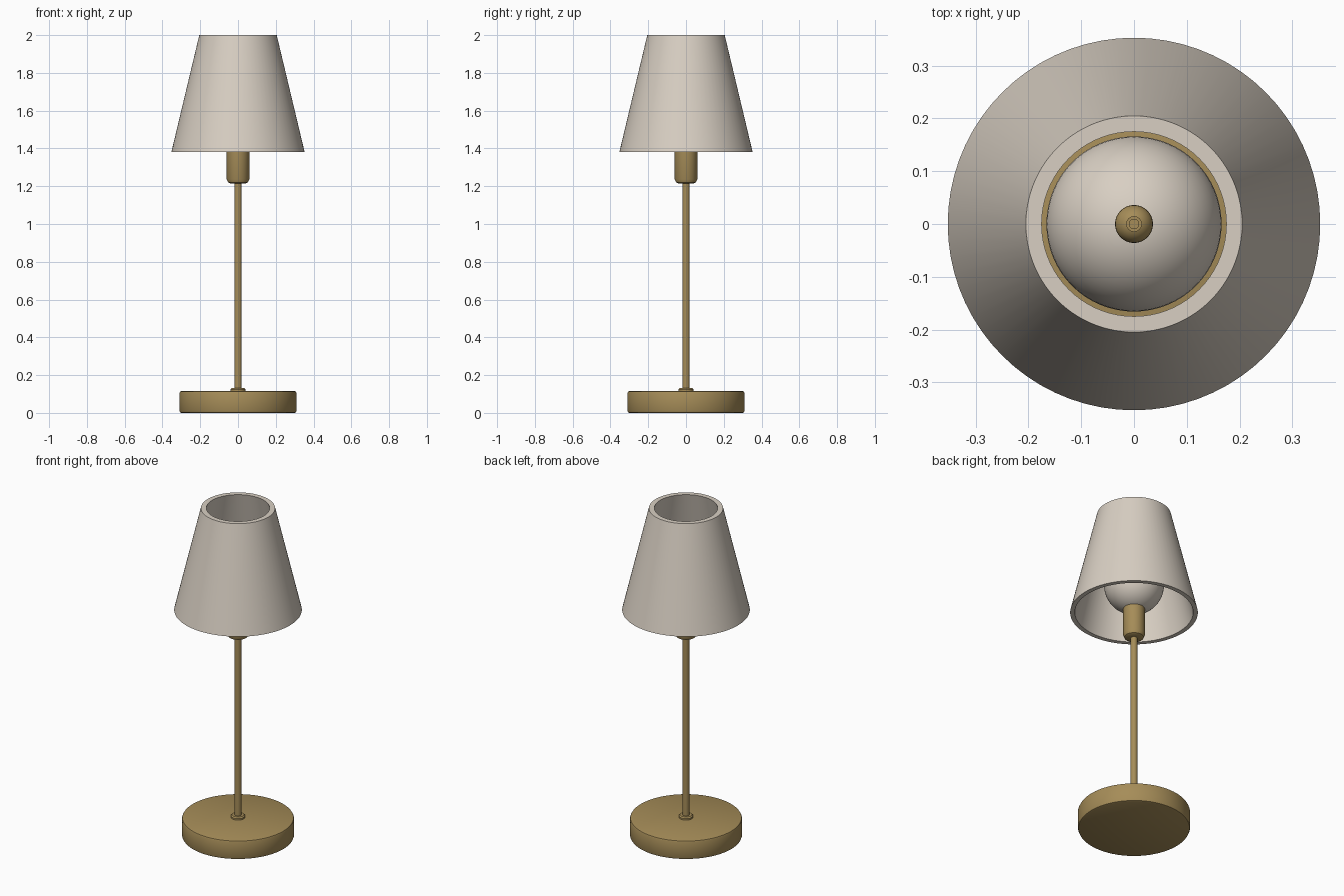
import bpy, bmesh, math

if "Cube" in bpy.data.objects:
    bpy.data.objects.remove(bpy.data.objects["Cube"])


def material(name, rgb):
    m = bpy.data.materials.new(name)
    m.diffuse_color = (*rgb, 1)
    m.use_nodes = True
    m.node_tree.nodes["Principled BSDF"].inputs["Base Color"].default_value = m.diffuse_color
    return m


brass = material("brass", (0.38, 0.265, 0.098))
cream = material("cream", (0.69, 0.625, 0.545))


def lathe(name, profile, mat, closed=False, n=64):
    """Spin a (radius, height) profile around the z axis."""
    bm = bmesh.new()
    rings = []
    for r, z in profile:
        if r == 0:
            rings.append([bm.verts.new((0, 0, z))] * n)
        else:
            rings.append([bm.verts.new((r * math.cos(2 * math.pi * i / n),
                                        r * math.sin(2 * math.pi * i / n), z))
                          for i in range(n)])
    pairs = list(zip(rings, rings[1:]))
    if closed:
        pairs.append((rings[-1], rings[0]))
    for a, b in pairs:
        for i in range(n):
            j = (i + 1) % n
            corners = list(dict.fromkeys((a[i], a[j], b[j], b[i])))
            bm.faces.new(corners)
    bmesh.ops.recalc_face_normals(bm, faces=bm.faces)
    mesh = bpy.data.meshes.new(name)
    bm.to_mesh(mesh)
    bm.free()
    mesh.materials.append(mat)
    obj = bpy.data.objects.new(name, mesh)
    bpy.context.collection.objects.link(obj)
    bpy.ops.object.select_all(action='DESELECT')
    obj.select_set(True)
    bpy.context.view_layer.objects.active = obj
    bpy.ops.object.shade_smooth_by_angle(angle=math.radians(35))
    return obj


def ball(radius, z, steps=24):
    """Half-circle profile of a sphere, bottom to top."""
    pts = [(radius * math.sin(math.pi * i / steps), z - radius * math.cos(math.pi * i / steps))
           for i in range(1, steps)]
    return [(0, z - radius)] + pts + [(0, z + radius)]


# round foot with softened edges
lathe("base", [(0, 0), (0.30, 0), (0.307, 0.003), (0.31, 0.01), (0.31, 0.105),
               (0.307, 0.112), (0.30, 0.115), (0, 0.115)], brass)
# small collar where the stem meets the base
lathe("stem_collar", [(0, 0.11), (0.04, 0.11), (0.04, 0.124), (0.033, 0.131), (0, 0.131)],
      brass, n=32)
# stem
lathe("stem", [(0, 0.11), (0.019, 0.11), (0.019, 1.24), (0, 1.24)], brass, n=24)
# bulb socket, rounded at the bottom
lathe("socket", [(0, 1.215), (0.04, 1.215), (0.053, 1.221), (0.06, 1.237),
                 (0.06, 1.402), (0, 1.402)], brass, n=40)
# globe bulb
lathe("bulb", ball(0.166, 1.555), cream)
# finial on top of the bulb
lathe("finial", ball(0.036, 1.74, 14), brass, n=32)
lathe("finial_tip", [(0, 1.76), (0.015, 1.76), (0.015, 1.782), (0.009, 1.782),
                     (0.009, 1.777), (0, 1.777)], brass, n=24)
# open tapered shade with wall thickness
lathe("shade", [(0.353, 1.38), (0.205, 2.0), (0.175, 2.0), (0.327, 1.38)],
      cream, closed=True, n=72)
